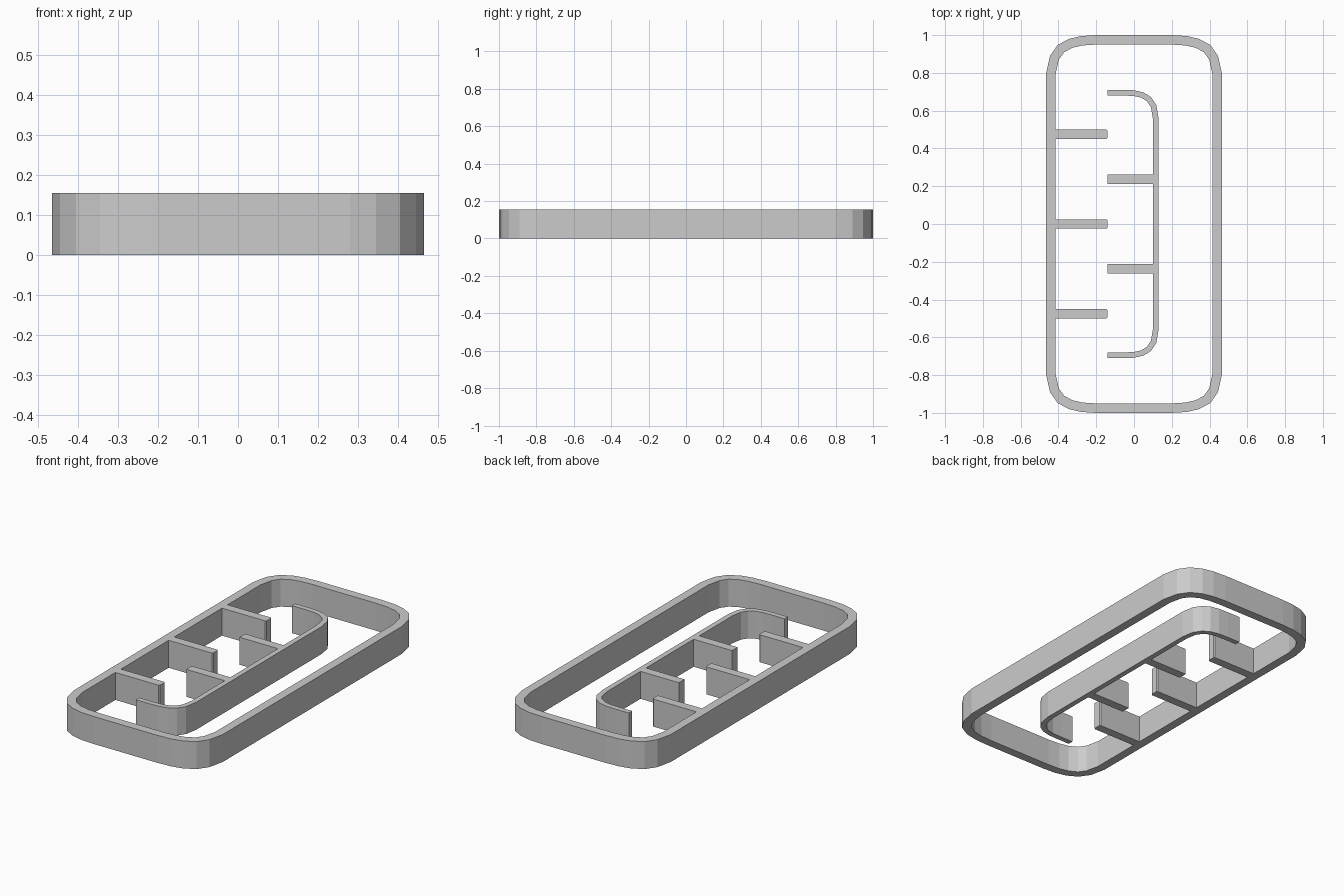
import bpy, bmesh
from mathutils import Vector

if "Cube" in bpy.data.objects:
    bpy.data.objects.remove(bpy.data.objects["Cube"])

H = 0.155


def mesh_object(name, bm):
    bmesh.ops.recalc_face_normals(bm, faces=bm.faces)
    me = bpy.data.meshes.new(name)
    bm.to_mesh(me)
    bm.free()
    ob = bpy.data.objects.new(name, me)
    bpy.context.collection.objects.link(ob)
    return ob


def wall(name, path, thick, closed):
    """Upright wall whose outer face follows a counter-clockwise path."""
    bm = bmesh.new()
    pts = [Vector(p) for p in path]
    n = len(pts)
    rings = []
    for i, p in enumerate(pts):
        a = pts[i - 1] if closed or i > 0 else None
        b = pts[(i + 1) % n] if closed or i < n - 1 else None
        d1 = (p - a).normalized() if a is not None else (b - p).normalized()
        d2 = (b - p).normalized() if b is not None else d1
        t = (d1 + d2).normalized()
        inward = Vector((-t.y, t.x)) * thick / t.dot(d1)
        q = p + inward
        rings.append([bm.verts.new((v.x, v.y, z))
                      for v, z in ((p, 0), (p, H), (q, H), (q, 0))])
    for i in range(n if closed else n - 1):
        r, s = rings[i], rings[(i + 1) % n]
        for k in range(4):
            m = (k + 1) % 4
            bm.faces.new((r[k], s[k], s[m], r[m]))
    if not closed:
        bm.faces.new(rings[0])
        bm.faces.new(rings[-1])
    return mesh_object(name, bm)


def fin(name, x0, x1, y, thick=0.05, bevel=0.0):
    bm = bmesh.new()
    bmesh.ops.create_cube(bm, size=1)
    for v in bm.verts:
        v.co = ((x0 + x1) / 2 + v.co.x * (x1 - x0), y + v.co.y * thick, (v.co.z + 0.5) * H)
    # softened free-end upright edges
    if bevel:
        edges = [e for e in bm.edges if all(abs(v.co.x - x1) < 1e-5 for v in e.verts)
                 and abs(e.verts[0].co.z - e.verts[1].co.z) > 0.1]
        bmesh.ops.bevel(bm, geom=edges, offset=bevel, segments=1, affect='EDGES')
    return mesh_object(name, bm)


# outer frame: one rounded corner mirrored into four
corner = [(0.465, 0.80), (0.445, 0.89), (0.405, 0.947),
          (0.345, 0.98), (0.28, 0.995), (0.20, 1.0)]
outline = (corner + [(-x, y) for x, y in reversed(corner)]
           + [(-x, -y) for x, y in corner] + [(x, -y) for x, y in reversed(corner)])
wall("outer_frame", outline, 0.05, True)

# inner bracket wall, open towards the left
half = [(0.13, 0.56), (0.118, 0.63), (0.09, 0.672), (0.05, 0.697),
        (0.0, 0.708), (-0.06, 0.71), (-0.14, 0.71)]
wall("inner_bracket", [(x, -y) for x, y in reversed(half)] + half, 0.03, False)

# staggered baffles
for i, y in enumerate((-0.475, 0.0, 0.475)):
    fin(f"frame_baffle_{i + 1}", -0.418, -0.14, y, bevel=0.006)
for i, y in enumerate((-0.236, 0.238)):
    fin(f"bracket_baffle_{i + 1}", -0.14, 0.105, y)
